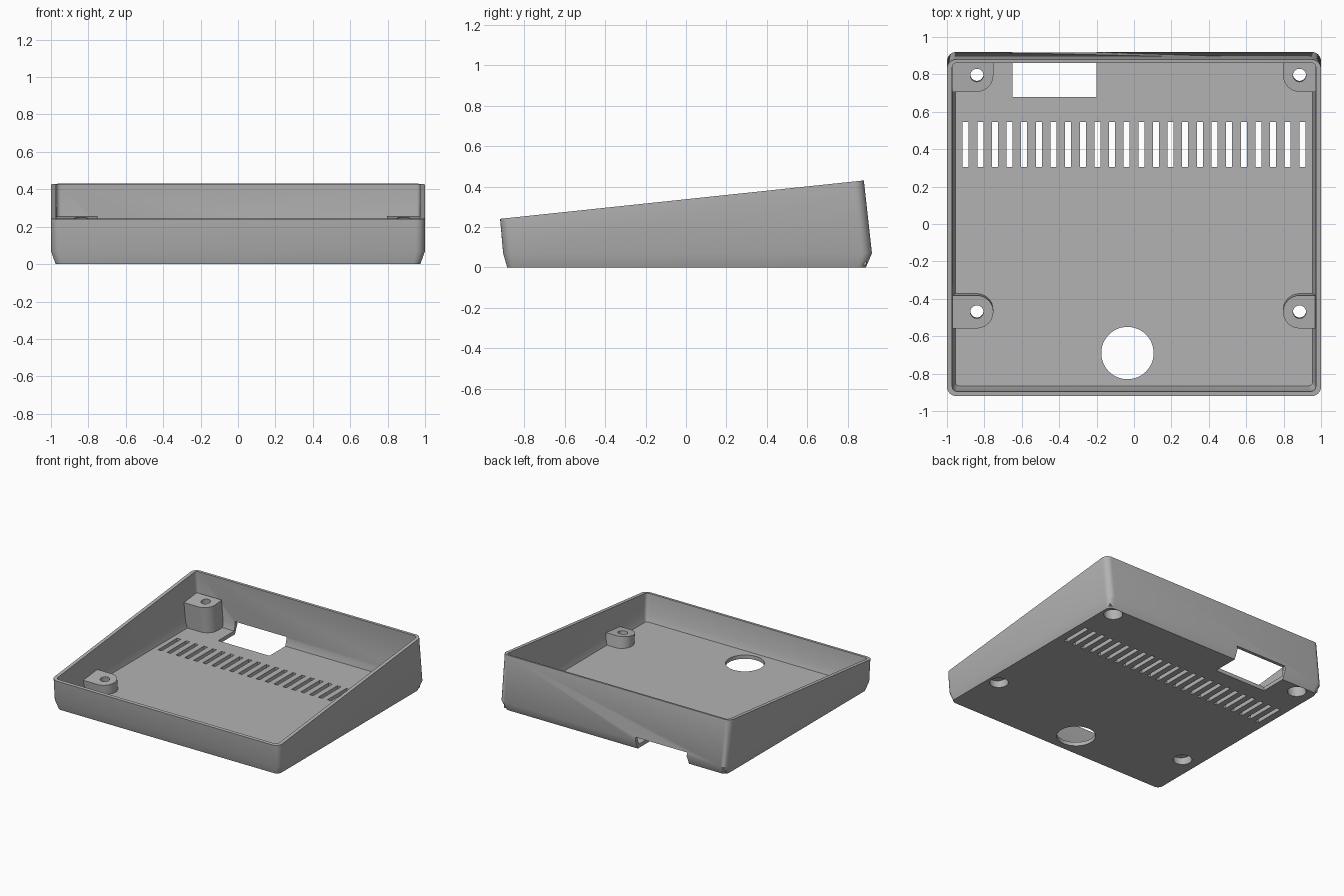
import bpy, bmesh, math
from mathutils import Vector

if "Cube" in bpy.data.objects:
    bpy.data.objects.remove(bpy.data.objects["Cube"], do_unlink=True)

grey = bpy.data.materials.new("grey plastic")
grey.use_nodes = True
COLOUR = (0.45, 0.45, 0.45, 1)
grey.diffuse_color = COLOUR
grey.node_tree.nodes["Principled BSDF"].inputs["Base Color"].default_value = COLOUR

# The rim plane slopes up to the back; walls and posts stand square to it
SLOPE = 0.19 / 1.8
AXIS = Vector((0, -SLOPE, 1)).normalized()


def rim_z(y):
    return 0.24 + (y + 0.92) * SLOPE


def rounded_rect(x, y0, y1, radius, z, steps=6):
    """Ring of points; z is a number or a function of y."""
    ring = []
    corners = ((x, y1, 0), (-x, y1, 90), (-x, y0, 180), (x, y0, 270))
    for cx, cy, start in corners:
        ox = cx - math.copysign(radius, cx)
        oy = cy - radius if cy == y1 else cy + radius
        for i in range(steps + 1):
            a = math.radians(start + 90 * i / steps)
            px, py = ox + radius * math.cos(a), oy + radius * math.sin(a)
            ring.append(Vector((px, py, z(py) if callable(z) else z)))
    return ring


def loft(bm, rings):
    """Skin successive rings and cap both ends."""
    loops = [[bm.verts.new(p) for p in ring] for ring in rings]
    n = len(loops[0])
    for a, b in zip(loops, loops[1:]):
        for i in range(n):
            j = (i + 1) % n
            bm.faces.new((a[i], a[j], b[j], b[i]))
    bm.faces.new(loops[0][::-1])
    bm.faces.new(loops[-1])


def make_object(name, bm):
    bmesh.ops.recalc_face_normals(bm, faces=bm.faces)
    mesh = bpy.data.meshes.new(name)
    bm.to_mesh(mesh)
    bm.free()
    mesh.materials.append(grey)
    obj = bpy.data.objects.new(name, mesh)
    bpy.context.collection.objects.link(obj)
    return obj


def circle(centre, radius, steps=32):
    """Circle square to the tilted axis."""
    u, v = Vector((1, 0, 0)), AXIS.cross(Vector((1, 0, 0)))
    return [centre + radius * (math.cos(t) * u + math.sin(t) * v)
            for t in (2 * math.pi * i / steps for i in range(steps))]


def add_box(bm, x0, x1, y0, y1, z0, z1):
    loft(bm, [[Vector(p) for p in ((x0, y0, z), (x1, y0, z), (x1, y1, z), (x0, y1, z))]
              for z in (z0, z1)])


# Open tray: up the outside, over the rim, down the inside to the floor
bm = bmesh.new()
loft(bm, [
    rounded_rect(0.975, -0.885, 0.89, 0.04, 0),
    rounded_rect(1.0, -0.905, 0.92, 0.05, 0.07),
    rounded_rect(1.0, -0.92, 0.88, 0.05, rim_z),
    rounded_rect(0.972, -0.895, 0.862, 0.025, rim_z),
    rounded_rect(0.968, -0.882, 0.893, 0.025, 0.08),
    rounded_rect(0.955, -0.865, 0.88, 0.02, 0.03),
])
tray = make_object("tray", bm)

# Screw posts against the side walls, tops parallel to the rim
POST_DEPTH, POST_R = 0.175, 0.088
posts = {
    "front_right_post": (-0.84, -0.47),
    "front_left_post": (0.885, -0.47),
    "back_right_post": (-0.84, 0.795),
    "back_left_post": (0.885, 0.795),
}


def post_top(x, y):
    return Vector((x, y, rim_z(y) - POST_DEPTH))


def slide_to(p, z):
    return p + AXIS * ((z - p.z) / AXIS.z)


def post_outline(x, y):
    """Wall side straight, free corners rounded; back posts run into the back wall."""
    out = math.copysign(1, x)
    wall = out * 0.973
    arc = [(x - out * POST_R * math.sin(t), y - POST_R * math.cos(t))
           for t in (math.pi * i / 20 for i in range(21))]
    if y > 0:
        arc = arc[:11] + [(x - out * POST_R, 0.868), (wall, 0.868)]
    else:
        arc.append((wall, y + POST_R))
    return [post_top(*p) for p in [(wall, y - POST_R)] + arc]


post_objects = []
for name, (x, y) in posts.items():
    top = post_outline(x, y)
    bm = bmesh.new()
    loft(bm, [[slide_to(p, 0.012) for p in top], top])
    post_objects.append(make_object(name, bm))

# Stepped screw hole cutters: wide recess below, narrow hole above
bm = bmesh.new()
for x, y in posts.values():
    top = post_top(x, y)
    low, step = slide_to(top, -0.05), top - AXIS * 0.05
    loft(bm, [circle(low, 0.068), circle(step, 0.068),
              circle(step, 0.035), circle(top + AXIS * 0.05, 0.035)])
screw_cutter = make_object("screw_hole_cutter", bm)

# Floor openings: vent slots, round hole, and connector notch through the back wall
bm = bmesh.new()
for i in range(24):
    x = -0.9 + i * 1.8 / 23
    add_box(bm, x - 0.016, x + 0.016, 0.305, 0.545, -0.05, 0.06)
add_box(bm, -0.65, -0.2, 0.68, 1.0, -0.05, 0.1)
loft(bm, [[Vector((-0.035 + 0.14 * math.cos(t), -0.69 + 0.14 * math.sin(t), z))
           for t in (2 * math.pi * i / 48 for i in range(48))] for z in (-0.05, 0.1)])
opening_cutter = make_object("opening_cutter", bm)


def cut(obj, cutter):
    mod = obj.modifiers.new("cut", "BOOLEAN")
    mod.operation, mod.solver, mod.object = "DIFFERENCE", "EXACT", cutter
    bpy.context.view_layer.objects.active = obj
    bpy.ops.object.modifier_apply(modifier=mod.name)


cut(tray, opening_cutter)
for obj in [tray] + post_objects:
    cut(obj, screw_cutter)
for cutter in (screw_cutter, opening_cutter):
    bpy.data.objects.remove(cutter, do_unlink=True)

# Smooth rounded corners, sharp edges elsewhere
bpy.ops.object.select_all(action="DESELECT")
for obj in [tray] + post_objects:
    obj.select_set(True)
bpy.context.view_layer.objects.active = tray
bpy.ops.object.shade_smooth_by_angle(angle=math.radians(30))
